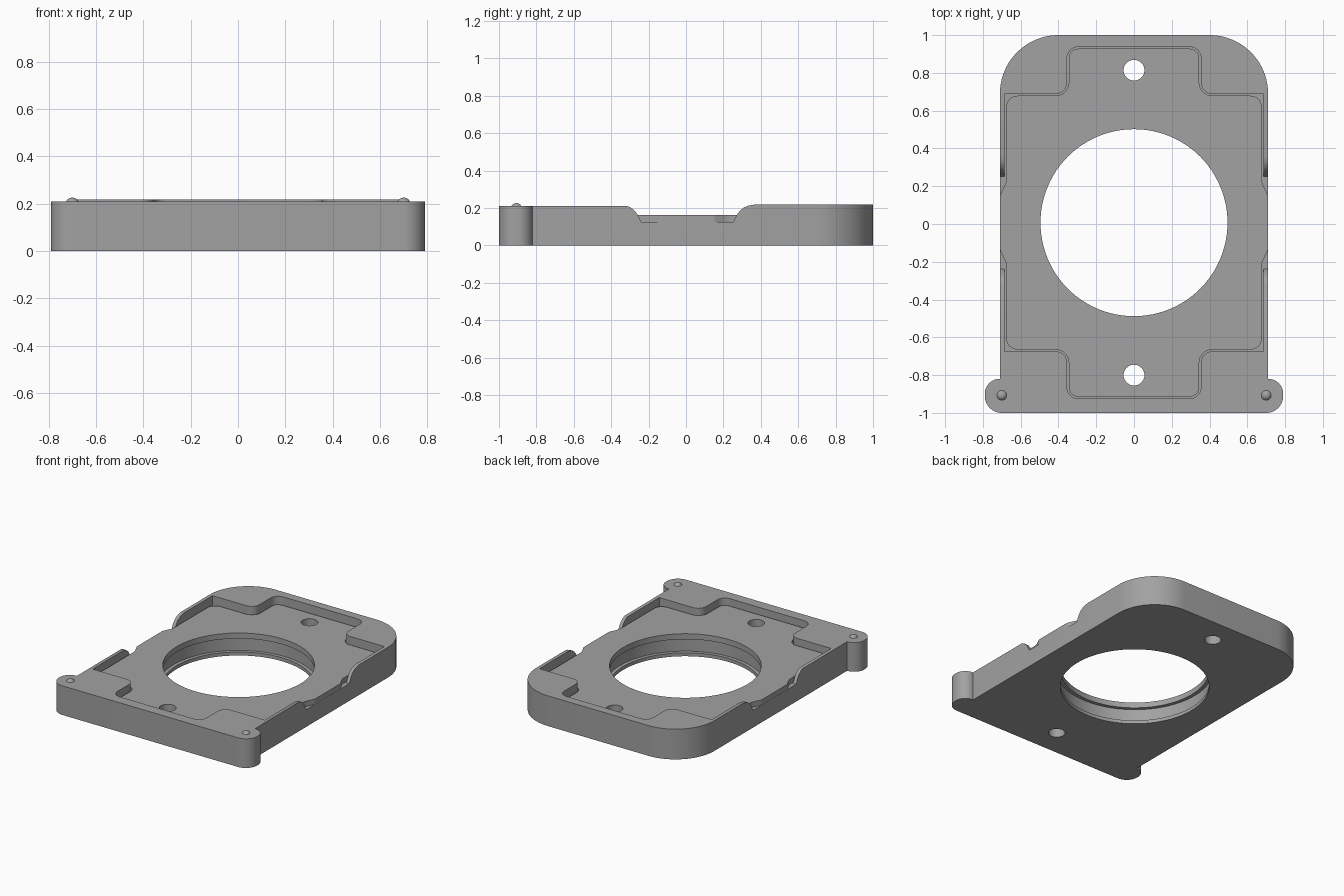
import bpy
import bmesh
import math
from mathutils import Vector

if "Cube" in bpy.data.objects:
    bpy.data.objects.remove(bpy.data.objects["Cube"])

YC = 0.007          # centre line of pocket, plate and bore
FLOOR = 0.125       # pocket floor
PLATE_TOP = 0.162

grey = bpy.data.materials.new("plain_grey")
grey.use_nodes = True
grey.diffuse_color = (0.36, 0.36, 0.36, 1)
grey.node_tree.nodes["Principled BSDF"].inputs["Base Color"].default_value = (0.36, 0.36, 0.36, 1)


def rounded(corners, steps=10):
    """Polygon from (x, y, radius) corners, each replaced by an arc."""
    out = []
    for i, (x, y, r) in enumerate(corners):
        p = Vector((x, y))
        if r == 0:
            out.append(p)
            continue
        u = (Vector(corners[i - 1][:2]) - p).normalized()
        v = (Vector(corners[(i + 1) % len(corners)][:2]) - p).normalized()
        half = u.angle(v) / 2
        c = p + (u + v).normalized() * r / math.sin(half)
        a, b = p + u * r / math.tan(half) - c, p + v * r / math.tan(half) - c
        start = math.atan2(a.y, a.x)
        sweep = math.atan2(a.x * b.y - a.y * b.x, a.dot(b))
        for k in range(steps + 1):
            t = start + sweep * k / steps
            out.append(c + Vector((math.cos(t), math.sin(t))) * r)
    return out


def mirror_x(half):
    return half + [(-x, y, r) for x, y, r in reversed(half)]


def four_way(quarter):
    """Quarter outline (side to back) mirrored front to back and side to side."""
    front = [(x, -y, r) for x, y, r in reversed(quarter)]
    return mirror_x([(x, y + YC, r) for x, y, r in front + quarter])


def prism(name, points, low, high, axis="Z"):
    """Extrude a flat outline along z, or a (y, z) outline along x."""
    bm = bmesh.new()
    place = (lambda p: (p[0], p[1], low)) if axis == "Z" else (lambda p: (low, p[0], p[1]))
    face = bm.faces.new([bm.verts.new(place(p)) for p in points])
    new = bmesh.ops.extrude_face_region(bm, geom=[face])["geom"]
    shift = Vector((0, 0, high - low)) if axis == "Z" else Vector((high - low, 0, 0))
    bmesh.ops.translate(bm, vec=shift, verts=[g for g in new if isinstance(g, bmesh.types.BMVert)])
    bmesh.ops.recalc_face_normals(bm, faces=bm.faces)
    mesh = bpy.data.meshes.new(name)
    bm.to_mesh(mesh)
    bm.free()
    mesh.materials.append(grey)
    obj = bpy.data.objects.new(name, mesh)
    bpy.context.collection.objects.link(obj)
    return obj


def disc(name, y, r, low, high, sides=96):
    ring = [(r * math.cos(math.tau * k / sides), y + r * math.sin(math.tau * k / sides))
            for k in range(sides)]
    return prism(name, ring, low, high)


def activate(obj):
    bpy.ops.object.select_all(action="DESELECT")
    bpy.context.view_layer.objects.active = obj
    obj.select_set(True)


def cut(target, cutter):
    cutter.hide_render = True
    mod = target.modifiers.new("cut", "BOOLEAN")
    mod.operation, mod.solver, mod.object = "DIFFERENCE", "EXACT", cutter
    activate(target)
    bpy.ops.object.modifier_apply(modifier=mod.name)
    bpy.data.objects.remove(cutter)


def smooth(obj):
    activate(obj)
    bpy.ops.object.shade_smooth_by_angle(angle=math.radians(30))


# Main housing with front ears and rounded back corners
body = prism("housing", rounded(mirror_x([
    (0.79, -1, 0.09), (0.79, -0.82, 0.079), (0.71, -0.82, 0), (0.71, 1, 0.31)]), 20), 0, 0.218)

# Slightly lower front half
cut(body, prism("front_trim", [(-1, -1.2), (1, -1.2), (1, 0), (-1, 0)], 0.21, 0.4))

# Pocket with a tab at each end
cut(body, prism("pocket", rounded(four_way([
    (0.685, 0.681, 0), (0.355, 0.681, 0.06), (0.355, 0.931, 0.06)])), FLOOR, 0.4))

# Finger notch through both side walls
slope = [(0.245, 0.124), (0.265, 0.163), (0.28, 0.184), (0.3, 0.201),
         (0.325, 0.212), (0.36, 0.2185), (0.36, 0.4)]
notch = [(YC + y, z) for y, z in slope] + [(YC - y, z) for y, z in reversed(slope)]
cut(body, prism("side_notch", notch, -0.9, 0.9, "X"))

# Inset plate with lobes reaching into the notches
plate = prism("inset_plate", rounded(four_way([
    (0.709, 0.145, 0.03), (0.676, 0.215, 0.08), (0.676, 0.672, 0.06),
    (0.345, 0.672, 0.07), (0.345, 0.921, 0.05)])), FLOOR - 0.003, PLATE_TOP)

# Main bore: plate and bottom lip are narrower than the middle
cut(plate, disc("plate_bore", YC, 0.495, 0, 0.4))
cut(body, disc("lip_bore", YC, 0.495, -0.1, 0.4))
cut(body, disc("groove_bore", YC, 0.52, 0.025, 0.4))

# Screw holes
for side in (-1, 1):
    for part in (body, plate):
        cut(part, disc("screw_hole", YC + side * 0.807, 0.055, -0.1, 0.4, 40))

# Locating bumps on the ears
for side, label in ((1, "left"), (-1, "right")):
    bpy.ops.mesh.primitive_uv_sphere_add(segments=24, ring_count=16, radius=0.03,
                                         location=(side * 0.70, -0.907, 0.196))
    bump = bpy.context.object
    bump.name = label + "_ear_bump"
    bump.data.materials.append(grey)
    smooth(bump)

for part in (body, plate):
    smooth(part)
